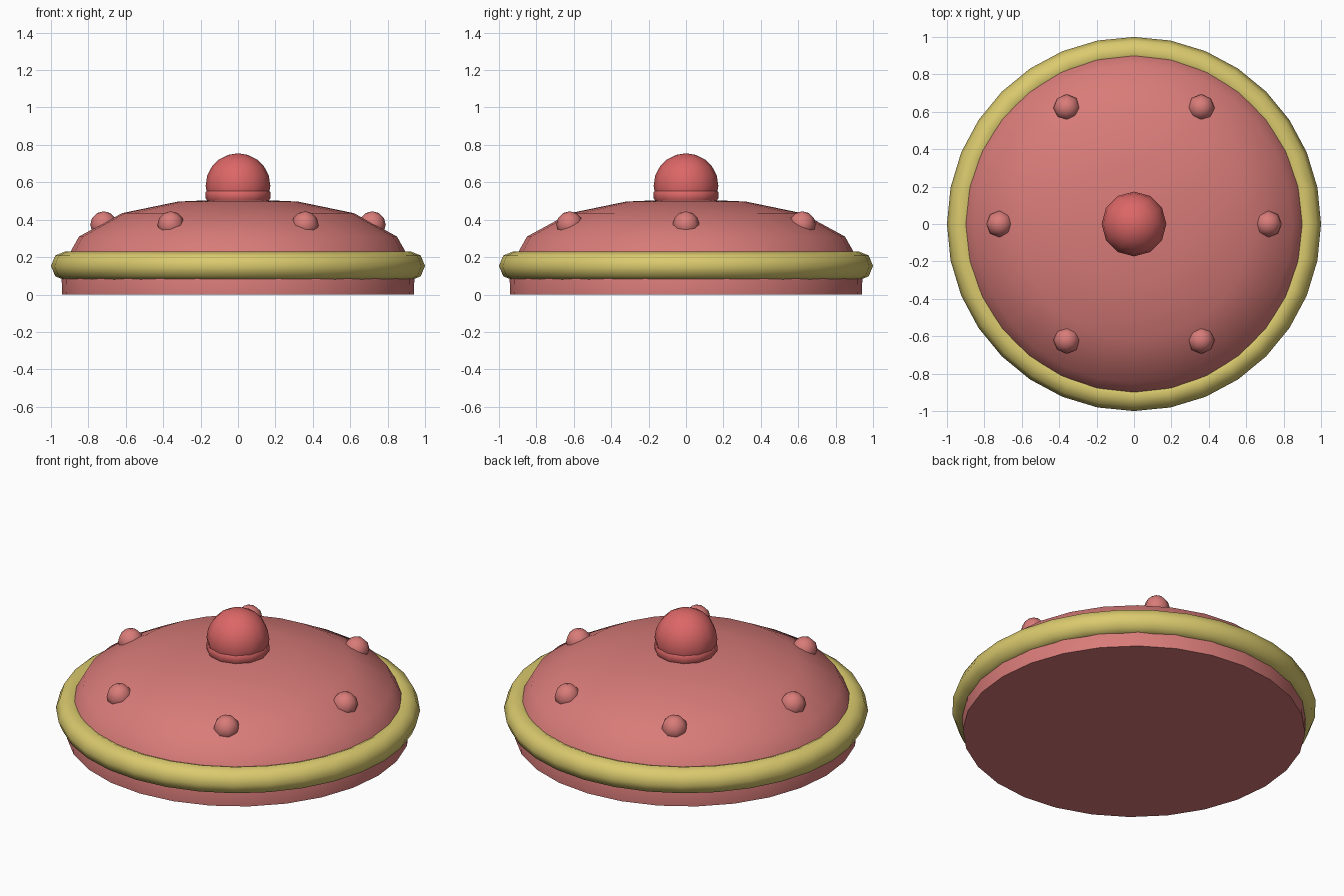
import bpy
import math

cube = bpy.data.objects.get("Cube")
if cube:
    bpy.data.objects.remove(cube, do_unlink=True)


def material(name, colour):
    mat = bpy.data.materials.new(name)
    mat.use_nodes = True
    mat.diffuse_color = (*colour, 1)
    mat.node_tree.nodes["Principled BSDF"].inputs["Base Color"].default_value = (*colour, 1)
    return mat


rose = material("rose", (0.69, 0.20, 0.19))
coral = material("coral red", (0.72, 0.135, 0.135))
gold = material("pale gold", (0.70, 0.59, 0.155))


def finish(obj, name, mat, angle=50):
    obj.name = obj.data.name = name
    obj.data.materials.append(mat)
    bpy.ops.object.select_all(action="DESELECT")
    obj.select_set(True)
    bpy.context.view_layer.objects.active = obj
    bpy.ops.object.shade_smooth_by_angle(angle=math.radians(angle))
    return obj


def lathe(name, profile, sides, mat):
    """Turn a top-to-bottom (radius, height) profile about z and cap both ends."""
    verts, faces = [], []
    for r, z in profile:
        for i in range(sides):
            a = math.tau * i / sides
            verts.append((r * math.cos(a), r * math.sin(a), z))
    for k in range(len(profile) - 1):
        for i in range(sides):
            j = (i + 1) % sides
            top, low = k * sides, (k + 1) * sides
            faces.append((top + i, low + i, low + j, top + j))
    faces.append(tuple(range(sides)))
    last = (len(profile) - 1) * sides
    faces.append(tuple(last + i for i in reversed(range(sides))))
    mesh = bpy.data.meshes.new(name)
    mesh.from_pydata(verts, [], faces)
    obj = bpy.data.objects.new(name, mesh)
    bpy.context.collection.objects.link(obj)
    return finish(obj, name, mat)


def ball(name, radius, location, segments, rings, mat, turn=0):
    bpy.ops.mesh.primitive_uv_sphere_add(segments=segments, ring_count=rings,
                                         radius=radius, location=location,
                                         rotation=(0, 0, turn))
    return finish(bpy.context.object, name, mat, 60)


# Domed body with a flat underside
lathe("dome_body", [(0.02, 0.51), (0.32, 0.497), (0.62, 0.435), (0.85, 0.31),
                    (0.945, 0.14), (0.94, 0)], 28, rose)

# Rounded rim band
bpy.ops.mesh.primitive_torus_add(major_radius=0.922, minor_radius=0.078,
                                 major_segments=32, minor_segments=8,
                                 location=(0, 0, 0.153))
finish(bpy.context.object, "rim_band", gold, 60)

# Top knob and its collar
lathe("knob_collar", [(0.165, 0.557), (0.173, 0.547), (0.173, 0.515), (0.16, 0.495)],
      12, coral)
ball("knob", 0.173, (0, 0, 0.582), 12, 10, coral)

# Ring of studs
for n in range(6):
    a = math.tau * n / 6
    ball(f"stud_{n + 1}", 0.072, (0.718 * math.cos(a), 0.718 * math.sin(a), 0.373),
         8, 6, rose)
